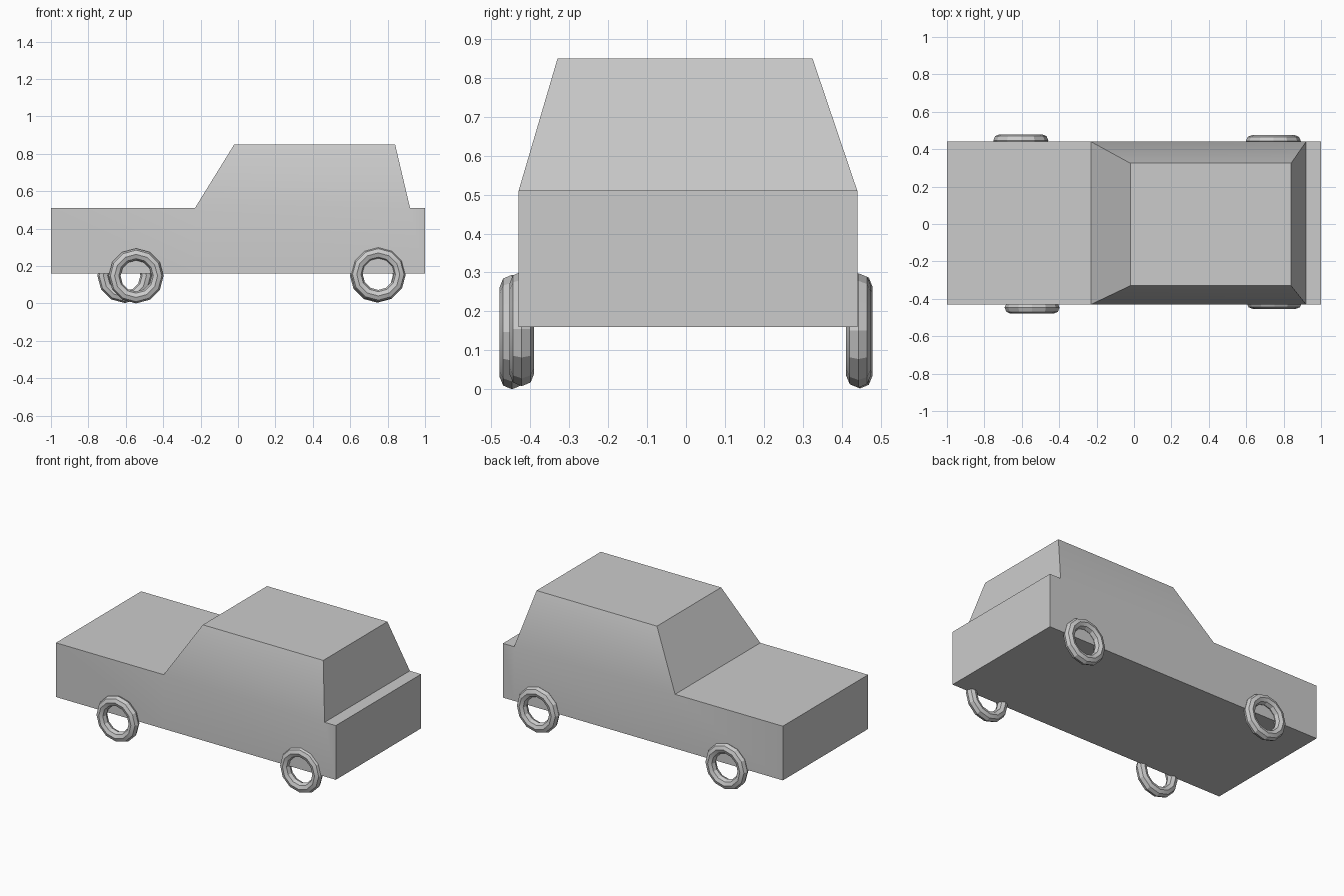
import bpy
import bmesh
import math
from mathutils import Vector

default_cube = bpy.data.objects.get("Cube")
if default_cube:
    bpy.data.objects.remove(default_cube, do_unlink=True)

# Single plain finish
grey = bpy.data.materials.new("plain grey")
grey.use_nodes = True
grey.diffuse_color = (0.6, 0.6, 0.6, 1)
grey.node_tree.nodes["Principled BSDF"].inputs["Base Color"].default_value = (0.6, 0.6, 0.6, 1)


def finish(obj, name, angle=30):
    obj.name = name
    obj.data.materials.clear()
    obj.data.materials.append(grey)
    bpy.ops.object.select_all(action="DESELECT")
    obj.select_set(True)
    bpy.context.view_layer.objects.active = obj
    bpy.ops.object.shade_smooth_by_angle(angle=math.radians(angle))


# Car body: a box cut across at both ends of the cabin
low, deck, roof = 0.16, 0.51, 0.85
right, left = -0.43, 0.44
cabin_front, cabin_back = -0.23, 0.92

bm = bmesh.new()
bmesh.ops.create_cube(bm, size=1)
for v in bm.verts:
    v.co = Vector((math.copysign(1, v.co.x),
                   left if v.co.y > 0 else right,
                   deck if v.co.z > 0 else low))
for x in (cabin_front, cabin_back):
    bmesh.ops.bisect_plane(bm, geom=bm.verts[:] + bm.edges[:] + bm.faces[:],
                           plane_co=(x, 0, 0), plane_no=(1, 0, 0))

# Cabin: raise the middle of the deck and taper it to the roof
bm.faces.ensure_lookup_table()
middle = next(f for f in bm.faces if f.normal.z > 0.9
              and cabin_front < f.calc_center_median().x < cabin_back)
raised = bmesh.ops.extrude_discrete_faces(bm, faces=[middle])["faces"][0]
for v in raised.verts:
    v.co = Vector((-0.02 if v.co.x < 0 else 0.84,
                   0.325 if v.co.y > 0 else -0.33, roof))
bmesh.ops.recalc_face_normals(bm, faces=bm.faces[:])
mesh = bpy.data.meshes.new("car_body")
bm.to_mesh(mesh)
bm.free()
body = bpy.data.objects.new("car_body", mesh)
bpy.context.collection.objects.link(body)
finish(body, "car_body")

# Open ring wheels, each set slightly differently
wheels = {
    "front_right_wheel": (-0.545, -0.447, 0.147),
    "rear_right_wheel": (0.75, -0.422, 0.155),
    "front_left_wheel": (-0.605, 0.447, 0.149),
    "rear_left_wheel": (0.745, 0.443, 0.151),
}
for name, place in wheels.items():
    bpy.ops.mesh.primitive_torus_add(
        location=place, rotation=(math.pi / 2, 0, 0),
        major_radius=0.115, minor_radius=0.032,
        major_segments=12, minor_segments=8)
    finish(bpy.context.object, name, 25)
